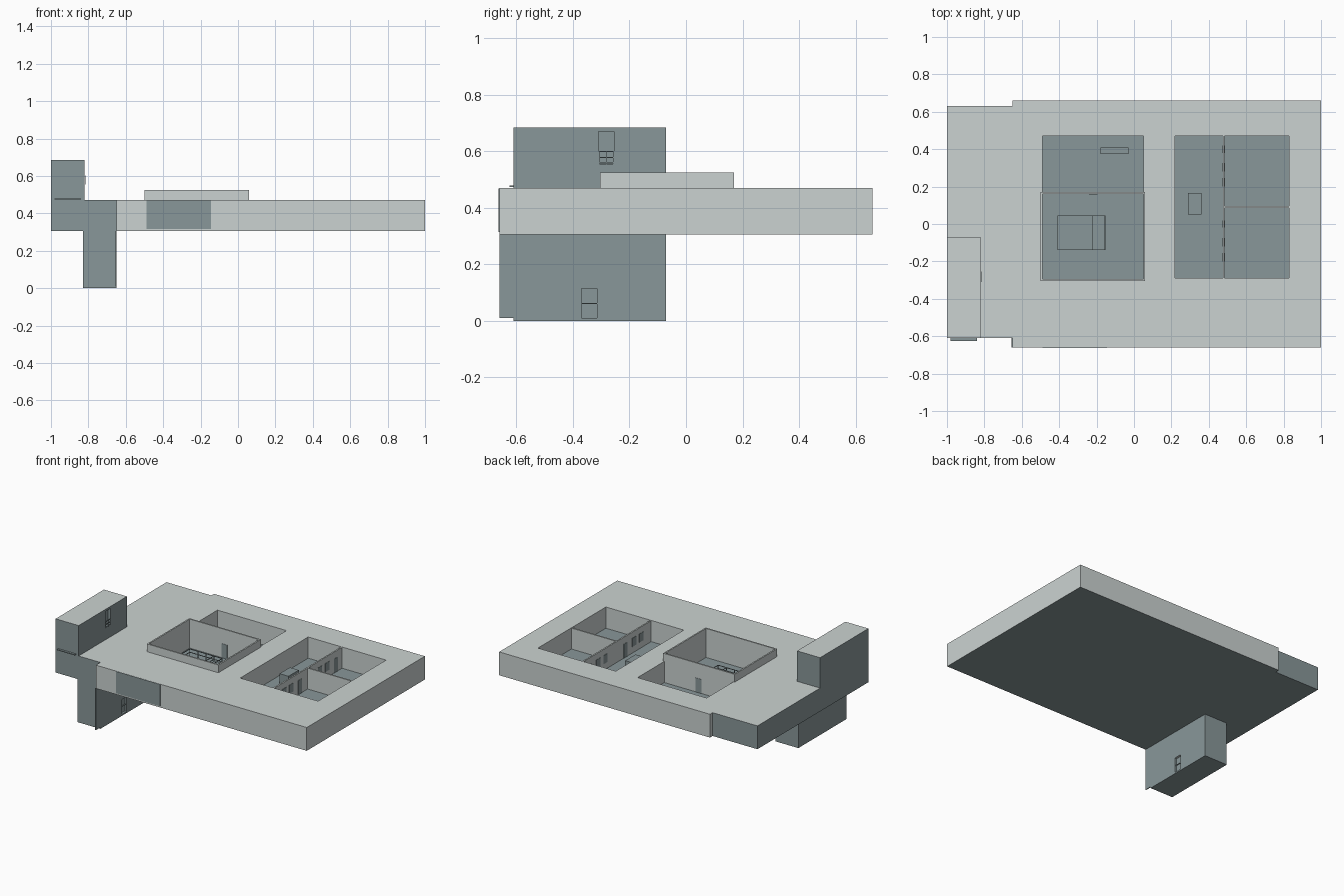
import bpy, bmesh

old = bpy.data.objects.get("Cube")
if old:
    bpy.data.objects.remove(old, do_unlink=True)


def material(name, rgb):
    m = bpy.data.materials.new(name)
    m.use_nodes = True
    col = (*rgb, 1)
    m.diffuse_color = col
    m.node_tree.nodes["Principled BSDF"].inputs["Base Color"].default_value = col
    return m


LIGHT, SLATE = 0, 1
MATS = [material("pale grey", (0.60, 0.65, 0.64)),
        material("slate grey", (0.25, 0.31, 0.32))]


def box(name, x, y, z, sides=LIGHT, top=None, bottom=None):
    """Axis-aligned box with its own side, top and bottom colours."""
    bm = bmesh.new()
    bmesh.ops.create_cube(bm, size=1)
    for v in bm.verts:
        v.co = [(a + b) / 2 + c * (b - a) for c, (a, b) in zip(v.co, (x, y, z))]
    bm.normal_update()
    for f in bm.faces:
        f.material_index = sides
        if f.normal.z > 0.5 and top is not None:
            f.material_index = top
        if f.normal.z < -0.5 and bottom is not None:
            f.material_index = bottom
    me = bpy.data.meshes.new(name)
    bm.to_mesh(me)
    bm.free()
    for m in MATS:
        me.materials.append(m)
    ob = bpy.data.objects.new(name, me)
    bpy.context.collection.objects.link(ob)
    return ob


def cut(target, name, x, y, z, sides=LIGHT, bottom=SLATE):
    """Carve a box-shaped opening; its floor takes the bottom colour."""
    cutter = box(name, x, y, z, sides, LIGHT, bottom)
    mod = target.modifiers.new(name, "BOOLEAN")
    mod.operation, mod.solver, mod.object = "DIFFERENCE", "EXACT", cutter
    bpy.context.view_layer.objects.active = target
    bpy.ops.object.modifier_apply(modifier=mod.name)
    bpy.data.objects.remove(cutter, do_unlink=True)


BASE, FLOOR, ROOF = 0.305, 0.32, 0.47

# Main building with three sunken courts
main = box("main_building", (-0.65, 1), (-0.66, 0.66), (BASE, ROOF), LIGHT, LIGHT, SLATE)
cut(main, "north_court", (-0.49, 0.05), (0.17, 0.47), (FLOOR, 0.6))
cut(main, "stair_court", (-0.49, 0.05), (-0.295, 0.16), (FLOOR, 0.6))
cut(main, "east_court", (0.22, 0.83), (-0.29, 0.47), (FLOOR, 0.6))

# West wing and the two service towers
box("west_wing", (-1, -0.65), (-0.61, 0.63), (BASE, ROOF), SLATE, LIGHT)
upper = box("upper_tower", (-1, -0.82), (-0.61, -0.07), (ROOF, 0.685), SLATE, LIGHT)
cut(upper, "upper_doorway", (-0.84, -0.8), (-0.31, -0.255), (0.555, 0.67), SLATE)
lower = box("lower_tower", (-0.83, -0.65), (-0.61, -0.07), (0, BASE), SLATE)
cut(lower, "lower_doorway", (-0.665, -0.6), (-0.37, -0.315), (0.01, 0.115), SLATE)
box("tower_side_wall", (-0.655, -0.65), (-0.66, -0.61), (0.01, BASE), SLATE)
box("tower_front_ledge", (-0.98, -0.84), (-0.625, -0.61), (0.474, 0.48), SLATE)
box("front_slate_panel", (-0.49, -0.145), (-0.663, -0.655), (0.315, ROOF - 0.001), SLATE)

# Railing across the upper doorway
for z in (0.558, 0.577, 0.597):
    box("doorway_rail", (-0.819, -0.816), (-0.31, -0.255), (z, z + 0.004), SLATE)
for y in (-0.31, -0.284, -0.258):
    box("doorway_post", (-0.819, -0.816), (y, y + 0.003), (0.555, 0.6), SLATE)
box("lower_door_bar", (-0.66, -0.655), (-0.37, -0.315), (0.06, 0.064), SLATE)

# Raised parapet around the stair court
for y in ((-0.305, -0.295), (0.16, 0.17)):
    box("parapet_long", (-0.5, 0.06), y, (ROOF, 0.525))
for x in ((-0.5, -0.49), (0.05, 0.06)):
    box("parapet_side", x, (-0.295, 0.16), (ROOF, 0.525))

# East court partitions
box("long_partition", (0.475, 0.485), (-0.29, 0.47), (FLOOR, ROOF - 0.002))
box("cross_partition", (0.485, 0.83), (0.085, 0.095), (FLOOR, ROOF - 0.002))

# Windows and doors set on the partitions as thin plates
for y in (-0.2, -0.12, 0.2, 0.28):
    box("partition_window", (0.473, 0.487), (y, y + 0.045), (0.365, 0.425), SLATE)
for y in (-0.02, 0.38):
    box("partition_door", (0.473, 0.487), (y, y + 0.04), (FLOOR, 0.42), SLATE)
box("stair_court_door", (-0.24, -0.195), (0.158, 0.172), (FLOOR, 0.42), SLATE)

# Low blocks standing in the courts
box("east_court_block", (0.29, 0.36), (0.05, 0.165), (FLOOR, 0.39), SLATE)
box("north_court_bench", (-0.18, -0.03), (0.375, 0.41), (FLOOR, 0.345), SLATE)

# Stair deck, steps and railing
box("stair_deck", (-0.41, -0.22), (-0.14, 0.045), (FLOOR, 0.33), SLATE)
for i in range(5):
    y = -0.05 + i * 0.012
    box("stair_step", (-0.22, -0.155), (y, y + 0.012), (FLOOR, 0.324 + i * 0.004), SLATE)
box("stair_landing", (-0.22, -0.155), (0.01, 0.045), (FLOOR, 0.344), SLATE)
for z in (0.355, 0.378):
    for y in (-0.14, 0.042):
        box("deck_rail", (-0.41, -0.155), (y, y + 0.004), (z, z + 0.004), SLATE)
    for x in (-0.41, -0.222, -0.157):
        box("deck_side_rail", (x, x + 0.004), (-0.14, 0.045), (z, z + 0.004), SLATE)
for x in (-0.41, -0.347, -0.284, -0.222, -0.157):
    for y in (-0.14, 0.042):
        box("deck_post", (x, x + 0.004), (y, y + 0.004), (FLOOR, 0.38), SLATE)
